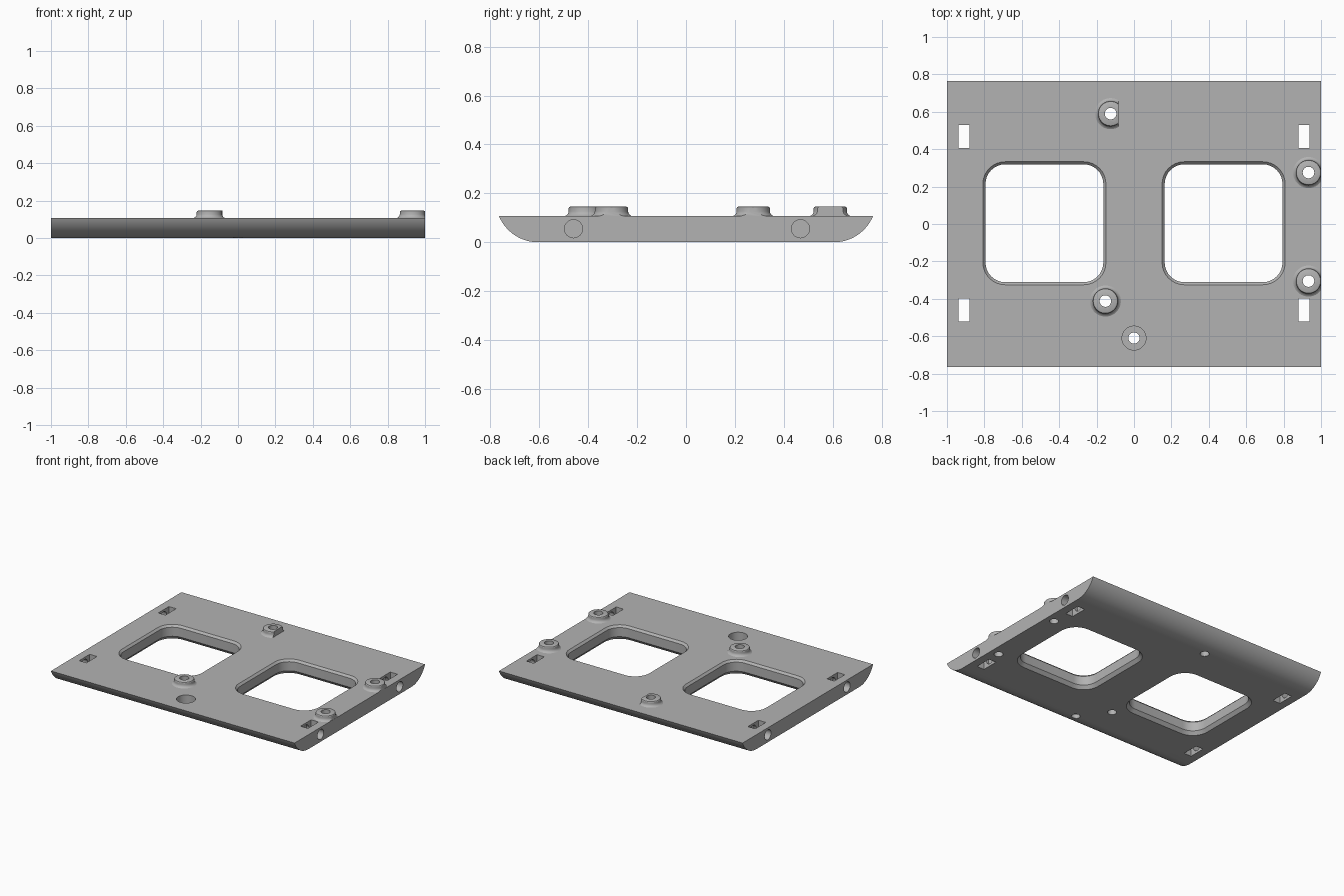
import bpy, bmesh
from math import cos, sin, pi, asin
from mathutils import Vector

cube = bpy.data.objects.get("Cube")
if cube:
    bpy.data.objects.remove(cube, do_unlink=True)

TOP = 0.107
grey = bpy.data.materials.new("plain grey")
grey.use_nodes = True
grey.diffuse_color = (0.45, 0.45, 0.45, 1)
grey.node_tree.nodes["Principled BSDF"].inputs["Base Color"].default_value = (0.45, 0.45, 0.45, 1)


def loft(name, rings, clip_x=None):
    """Closed solid through a stack of equal-length outlines."""
    bm = bmesh.new()
    loops = [[bm.verts.new(p) for p in ring] for ring in rings]
    for a, b in zip(loops, loops[1:]):
        for i in range(len(a)):
            j = (i + 1) % len(a)
            bm.faces.new((a[i], a[j], b[j], b[i]))
    bm.faces.new(loops[0])
    bm.faces.new(loops[-1])
    if clip_x is not None:
        geom = bm.verts[:] + bm.edges[:] + bm.faces[:]
        bmesh.ops.bisect_plane(bm, geom=geom, plane_co=(clip_x, 0, 0),
                               plane_no=(1, 0, 0), clear_outer=True)
        bmesh.ops.holes_fill(bm, edges=[e for e in bm.edges if e.is_boundary])
    bmesh.ops.recalc_face_normals(bm, faces=bm.faces[:])
    mesh = bpy.data.meshes.new(name)
    bm.to_mesh(mesh)
    bm.free()
    obj = bpy.data.objects.new(name, mesh)
    bpy.context.collection.objects.link(obj)
    mesh.materials.append(grey)
    return obj


def lathe(name, x, y, profile, clip_x=None, n=40):
    """Round solid about a vertical axis from (radius, height) pairs."""
    return loft(name, [[(x + r * cos(2 * pi * i / n), y + r * sin(2 * pi * i / n), z)
                        for i in range(n)] for r, z in profile], clip_x)


def rounded_rect(cx, cy, half_x, half_y, radius, z, n=8):
    pts = []
    for k, (sx, sy) in enumerate([(1, 1), (-1, 1), (-1, -1), (1, -1)]):
        for i in range(n + 1):
            a = (k + i / n) * pi / 2
            pts.append((cx + sx * (half_x - radius) + radius * cos(a),
                        cy + sy * (half_y - radius) + radius * sin(a), z))
    return pts


def cut(obj, cutter):
    cutter.hide_render = True
    mod = obj.modifiers.new("cut", 'BOOLEAN')
    mod.operation = 'DIFFERENCE'
    mod.solver = 'EXACT'
    mod.object = cutter
    bpy.context.view_layer.objects.active = obj
    bpy.ops.object.modifier_apply(modifier=mod.name)
    bpy.data.objects.remove(cutter, do_unlink=True)


# Plate with rounded lower front and back edges
half_depth, flat = 0.765, 0.605
run = half_depth - flat
rad = (run ** 2 + TOP ** 2) / (2 * TOP)
sweep = asin(run / rad)
arc = [(flat + rad * sin(sweep * i / 16), rad - rad * cos(sweep * i / 16)) for i in range(17)]
outline = arc + [(-y, z) for y, z in reversed(arc)]
plate = loft("base_plate", [[(x, y, z) for y, z in outline] for x in (-1, 1)])

# Two large windows with eased rims
rim = [(-0.01, 0.028), (0, 0.02), (0.01, 0.012), (0.025, 0), (0.092, 0),
       (TOP, 0.014), (0.117, 0.023)]
for side in (-1, 1):
    cut(plate, loft("window_cutter", [
        rounded_rect(side * 0.479, 0.004, 0.315 + o, 0.315 + o, 0.105 + o, z) for z, o in rim]))

# Strap slots and the round side holes that meet them
for side in (-1, 1):
    for y in (0.468, -0.46):
        x = side * 0.909
        cut(plate, loft("slot_cutter", [
            [(x + dx, y + dy, z) for dx, dy in
             ((-0.03, -0.062), (0.03, -0.062), (0.03, 0.062), (-0.03, 0.062))]
            for z in (-0.05, 0.2)]))
        cut(plate, loft("side_hole_cutter", [
            [(side * d, y + 0.037 * cos(2 * pi * i / 32), 0.055 + 0.037 * sin(2 * pi * i / 32))
             for i in range(32)] for d in (0.86, 1.05)]))

# Counterbored screw hole near the front
cut(plate, lathe("counterbore_cutter", 0, -0.61,
                 [(0.03, -0.05), (0.03, 0.03), (0.064, 0.03), (0.064, 0.2)]))

# Screw bosses: flared foot, eased top, drilled through
boss = [(0.083, 0.102), (0.083, TOP), (0.076, 0.111), (0.07, 0.118), (0.068, 0.126),
        (0.068, 0.139), (0.065, 0.144), (0.058, 0.147)]
parts = [plate]
for name, x, y, clip in (("rear_boss", -0.125, 0.59, -0.082),
                         ("side_boss_rear", 0.933, 0.275, 0.9995),
                         ("side_boss_front", 0.933, -0.305, 0.9995),
                         ("front_boss", -0.153, -0.412, None)):
    obj = lathe(name, x, y, boss, clip)
    for target in (obj, plate):
        cut(target, lathe("drill_cutter", x, y, [(0.031, -0.05), (0.031, 0.25)]))
    parts.append(obj)

# Smooth the curved faces, keep the edges crisp
bpy.ops.object.select_all(action='DESELECT')
for obj in parts:
    obj.data.materials.clear()
    obj.data.materials.append(grey)
    obj.select_set(True)
bpy.context.view_layer.objects.active = plate
bpy.ops.object.shade_smooth_by_angle(angle=0.5)
